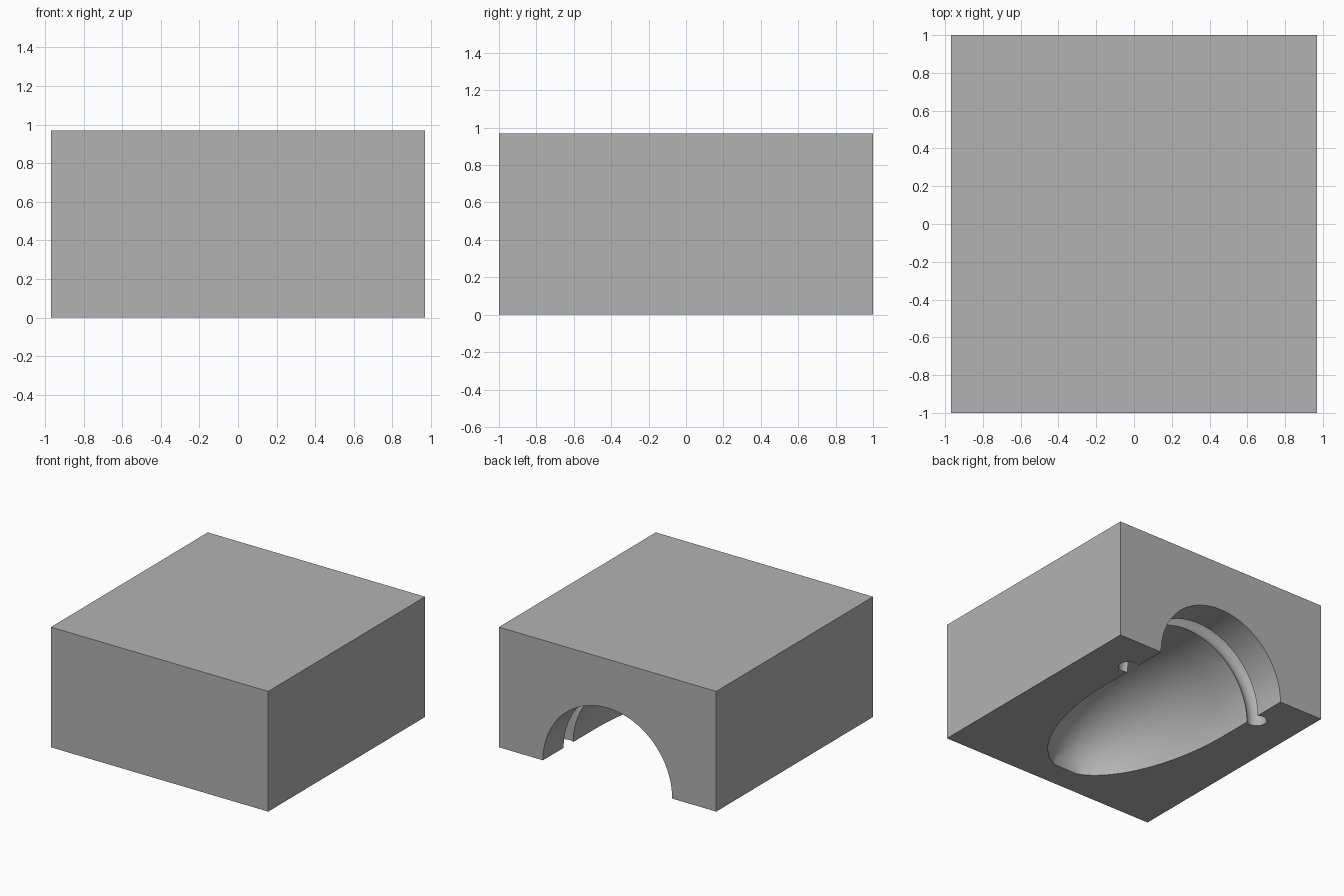
import bpy, bmesh, math
from mathutils import Vector

old = bpy.data.objects.get("Cube")
if old:
    bpy.data.objects.remove(old, do_unlink=True)

BORE = 0.577          # radius of the straight part of the cavity
NOSE_Y, SHOULDER_Y = -0.785, 0.35
NOSE_LENGTH = 1.154   # half length of the elliptical nose

grey = bpy.data.materials.new("mid_grey")
grey.use_nodes = True
grey.diffuse_color = (0.448, 0.448, 0.448, 1)
grey.node_tree.nodes["Principled BSDF"].inputs["Base Color"].default_value = grey.diffuse_color


def nose_radius(y):
    return BORE * math.sqrt(1 - ((y - SHOULDER_Y) / NOSE_LENGTH) ** 2)


def cut(target, cutter):
    """Subtract the cutter from the target, then discard the cutter."""
    cutter.hide_render = True
    mod = target.modifiers.new("cut", 'BOOLEAN')
    mod.operation = 'DIFFERENCE'
    mod.solver = 'EXACT'
    mod.object = cutter
    bpy.context.view_layer.objects.active = target
    bpy.ops.object.modifier_apply(modifier=mod.name)
    bpy.data.objects.remove(cutter, do_unlink=True)


# Solid block
bpy.ops.mesh.primitive_cube_add(size=1, location=(0, 0, 0.485))
block = bpy.context.object
block.name = "mould_block"
block.scale = (1.94, 2, 0.97)
bpy.ops.object.transform_apply(location=True, rotation=False, scale=True)
block.data.materials.append(grey)

# Round-nosed cavity: half profile turned about the y axis
steps = 24
nose_angle = math.asin((SHOULDER_Y - NOSE_Y) / NOSE_LENGTH)
ys = [SHOULDER_Y - NOSE_LENGTH * math.sin(nose_angle * (1 - i / steps)) for i in range(steps + 1)]
profile = [(0, NOSE_Y)] + [(nose_radius(y), y) for y in ys] + [(BORE, 1.2), (0, 1.2)]
bm = bmesh.new()
verts = [bm.verts.new((r, y, 0)) for r, y in profile]
edges = [bm.edges.new(pair) for pair in zip(verts, verts[1:])]
bmesh.ops.spin(bm, geom=verts + edges, cent=Vector(), axis=Vector((0, 1, 0)),
               angle=math.tau, steps=96, use_duplicate=False)
bmesh.ops.remove_doubles(bm, verts=bm.verts, dist=0.0001)
bmesh.ops.recalc_face_normals(bm, faces=bm.faces)
mesh = bpy.data.meshes.new("cavity_cutter")
bm.to_mesh(mesh)
bm.free()
mesh.materials.append(grey)
cavity = bpy.data.objects.new("cavity_cutter", mesh)
bpy.context.collection.objects.link(cavity)
cut(block, cavity)

# Ring groove round the cavity near the open end
bpy.ops.mesh.primitive_torus_add(major_radius=0.62, minor_radius=0.075,
                                 major_segments=96, minor_segments=32,
                                 location=(0, 0.675, 0), rotation=(math.pi / 2, 0, 0))
ring = bpy.context.object
ring.data.materials.append(grey)
cut(block, ring)

# Smooth curved walls, crisp edges
bpy.ops.object.select_all(action='DESELECT')
block.select_set(True)
bpy.context.view_layer.objects.active = block
bpy.ops.object.shade_smooth_by_angle(angle=math.radians(30))
